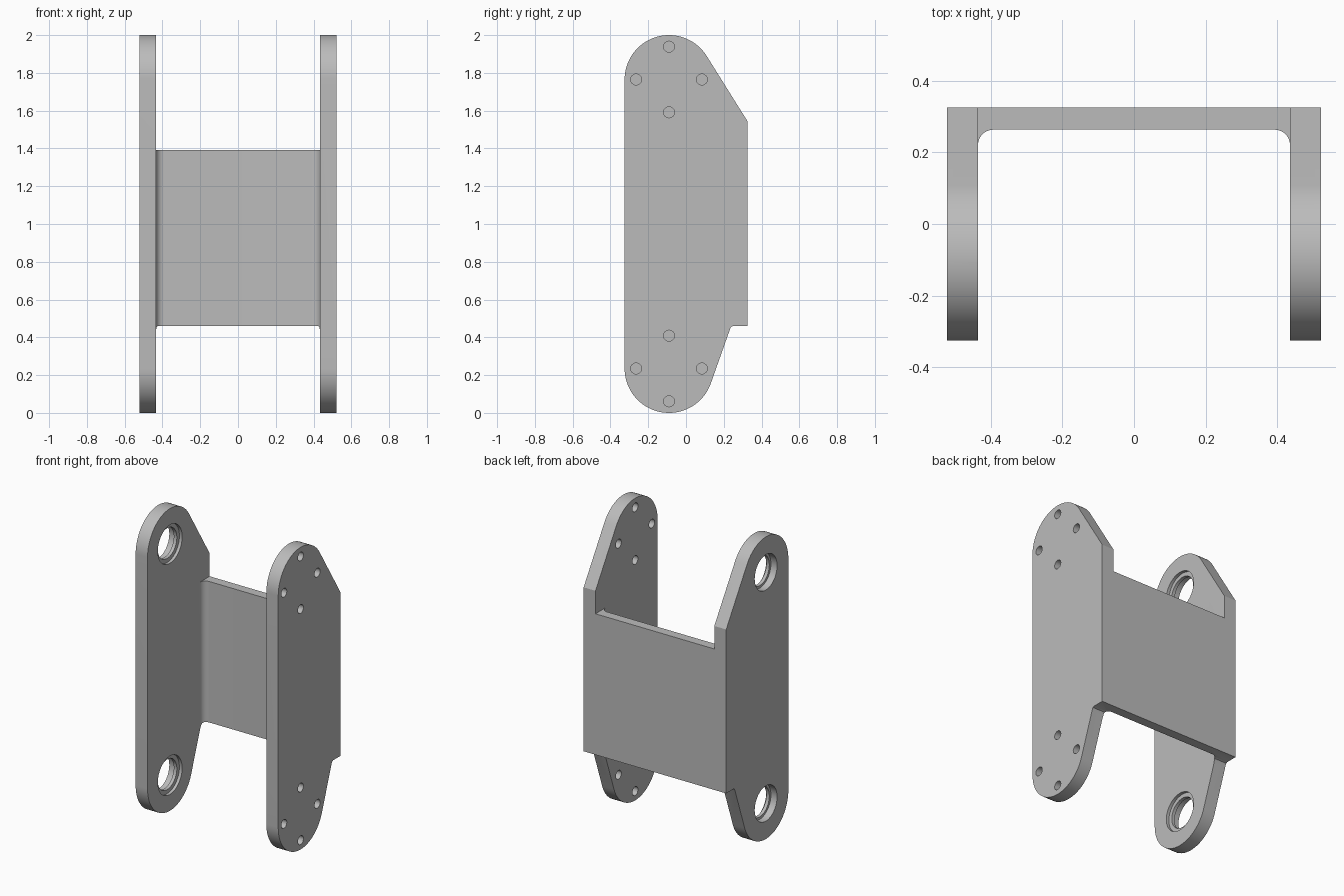
import bpy, bmesh, math
from mathutils import Vector, Matrix

cube = bpy.data.objects.get("Cube")
if cube:
    bpy.data.objects.remove(cube, do_unlink=True)

# Main dimensions
HALF_W, INNER = 0.522, 0.435          # outer and inner faces of the side plates
FRONT, BACK, WEB = -0.325, 0.325, 0.263
AXIS_Y, RADIUS = -0.09, 0.235         # rounded plate ends
TOP_Z, LOW_Z = 2 - RADIUS, RADIUS

steel = bpy.data.materials.new("plain grey steel")
steel.use_nodes = True
GREY = (0.5, 0.5, 0.5, 1)
steel.diffuse_color = GREY
steel.node_tree.nodes["Principled BSDF"].inputs["Base Color"].default_value = GREY


def prism(name, points, offset):
    """Extrude a closed 3D outline along an offset."""
    bm = bmesh.new()
    face = bm.faces.new([bm.verts.new(p) for p in points])
    out = bmesh.ops.extrude_face_region(bm, geom=[face])
    moved = [v for v in out["geom"] if isinstance(v, bmesh.types.BMVert)]
    bmesh.ops.translate(bm, verts=moved, vec=offset)
    bmesh.ops.recalc_face_normals(bm, faces=bm.faces)
    return finish(name, bm)


def finish(name, bm):
    mesh = bpy.data.meshes.new(name)
    bm.to_mesh(mesh)
    bm.free()
    mesh.materials.append(steel)
    obj = bpy.data.objects.new(name, mesh)
    bpy.context.collection.objects.link(obj)
    return obj


def arc(cx, cy, r, start, end, steps):
    return [(cx + r * math.cos(start + (end - start) * i / steps),
             cy + r * math.sin(start + (end - start) * i / steps))
            for i in range(steps + 1)]


def tangent_angle(point, centre, side):
    """Angle on an end circle where a line from the point touches it."""
    d = Vector(point) - Vector(centre)
    return math.atan2(d.y, d.x) + side * math.acos(RADIUS / d.length)


def cut(target, cutter, operation="DIFFERENCE"):
    mod = target.modifiers.new(cutter.name, "BOOLEAN")
    mod.operation, mod.solver, mod.object = operation, "EXACT", cutter
    bpy.context.view_layer.objects.active = target
    bpy.ops.object.modifier_apply(modifier=mod.name)
    bpy.data.objects.remove(cutter, do_unlink=True)


def drill(target, y, z, radius, x0, x1, sides):
    """Cut a round hole along x between two depths."""
    bm = bmesh.new()
    place = Matrix.Translation(((x0 + x1) / 2, y, z)) @ Matrix.Rotation(math.pi / 2, 4, "Y")
    bmesh.ops.create_cone(bm, cap_ends=True, segments=sides, radius1=radius,
                          radius2=radius, depth=x1 - x0, matrix=place)
    cut(target, finish("hole_cutter", bm))


# U-shaped channel: two side plates joined by a back web with inner fillets
fillet = 0.043
right_corner = arc(INNER - fillet, WEB - fillet, fillet, 0, math.pi / 2, 10)
left_corner = [(-x, y) for x, y in reversed(right_corner)]
channel = ([(HALF_W, BACK), (HALF_W, FRONT), (INNER, FRONT)] + right_corner
           + left_corner + [(-INNER, FRONT), (-HALF_W, FRONT), (-HALF_W, BACK)])
bracket = prism("bracket", [(x, y, 0) for x, y in channel], (0, 0, 2))

# Side outline trims the whole channel
shoulder, heel = (BACK, 1.545), (0.233, 0.443)
top, low = (AXIS_Y, TOP_Z), (AXIS_Y, LOW_Z)
outline = (arc(*low, RADIUS, -math.pi, tangent_angle(heel, low, -1), 36)
           + [heel, (0.239, 0.455), (0.25, 0.46), (BACK, 0.46), shoulder]
           + arc(*top, RADIUS, tangent_angle(shoulder, top, 1), math.pi, 36))
cut(bracket, prism("side_outline", [(-0.7, y, z) for y, z in outline], (1.4, 0, 0)),
    "INTERSECT")

# Open gap above the web
gap = [(-INNER, -0.5), (INNER, -0.5), (INNER, 0.5), (-INNER, 0.5)]
cut(bracket, prism("gap_cutter", [(x, y, 1.393) for x, y in gap], (0, 0, 1)))

for z in (TOP_Z, LOW_Z):
    # Four bolt holes in the left plate
    for i in range(4):
        a = i * math.pi / 2
        drill(bracket, AXIS_Y + 0.174 * math.cos(a), z + 0.174 * math.sin(a),
              0.029, INNER - 0.1, HALF_W + 0.1, 24)
    # Stepped bearing bore in the right plate, recessed from both sides
    drill(bracket, AXIS_Y, z, 0.1, -HALF_W - 0.1, -INNER + 0.1, 48)
    drill(bracket, AXIS_Y, z, 0.127, -INNER - 0.02, -INNER + 0.1, 48)
    drill(bracket, AXIS_Y, z, 0.117, -HALF_W - 0.1, -HALF_W + 0.045, 48)

# Smooth the curved walls, keep machined edges sharp
bpy.ops.object.select_all(action="DESELECT")
bracket.select_set(True)
bpy.context.view_layer.objects.active = bracket
bpy.ops.object.shade_smooth_by_angle(angle=math.radians(25))
